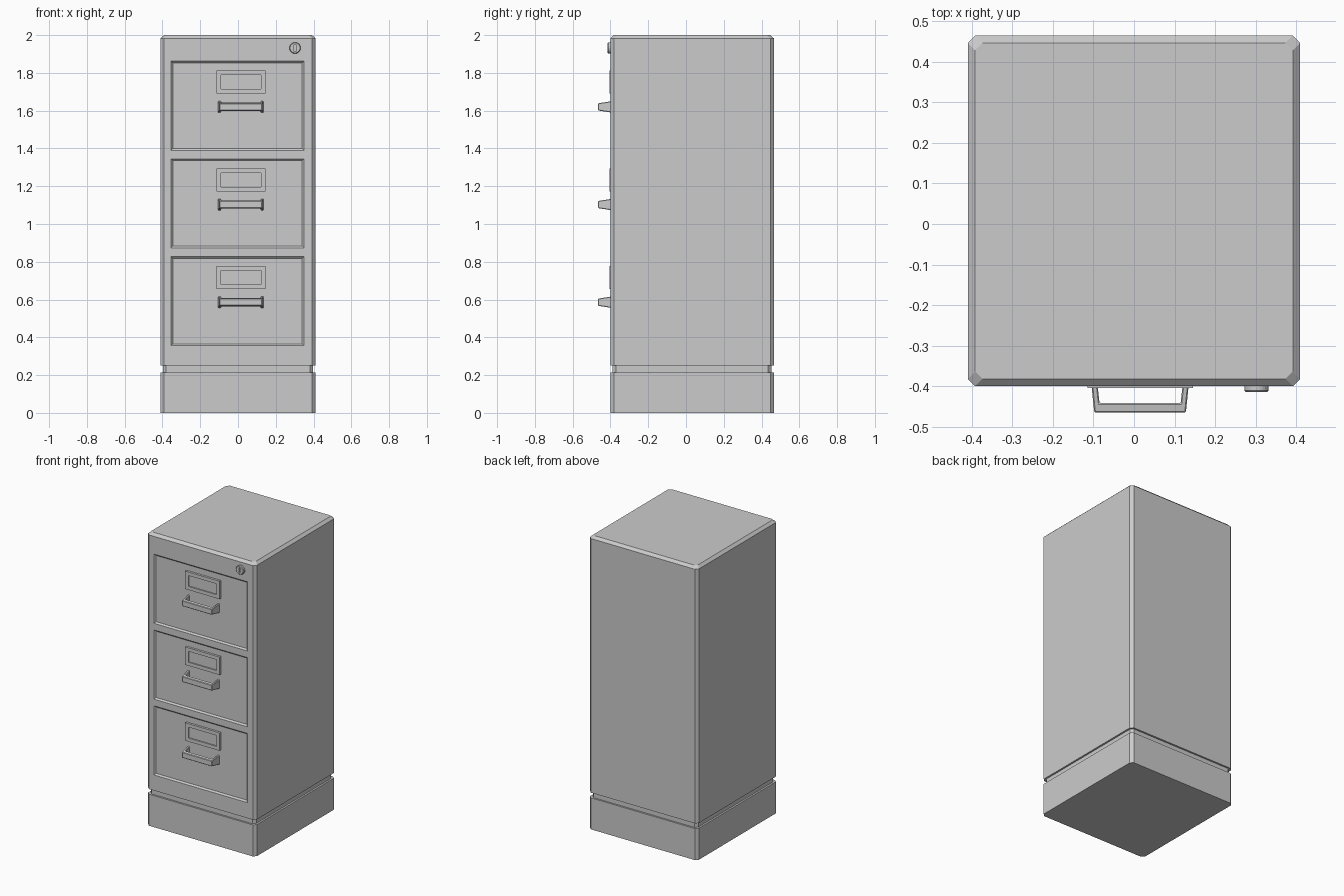
import bpy, bmesh, math
from mathutils import Matrix

if "Cube" in bpy.data.objects:
    bpy.data.objects.remove(bpy.data.objects["Cube"])

CX = 0.015          # handles and label frames sit slightly right of centre
FRONT = -0.40
DEPTH = 0.01        # drawer recess depth


def make_object(name, bm):
    bmesh.ops.recalc_face_normals(bm, faces=bm.faces[:])
    mesh = bpy.data.meshes.new(name)
    bm.to_mesh(mesh)
    bm.free()
    obj = bpy.data.objects.new(name, mesh)
    bpy.context.collection.objects.link(obj)
    return obj


def loft(name, rings):
    """Closed solid through rings with equal point counts."""
    bm = bmesh.new()
    rows = [[bm.verts.new(p) for p in ring] for ring in rings]
    n = len(rows[0])
    for a, b in zip(rows, rows[1:]):
        for i in range(n):
            j = (i + 1) % n
            bm.faces.new((a[i], a[j], b[j], b[i]))
    bm.faces.new(rows[0])
    bm.faces.new(rows[-1])
    return make_object(name, bm)


def rect_ring(x0, x1, z0, z1, y, inset=0.0):
    x0, x1, z0, z1 = x0 + inset, x1 - inset, z0 + inset, z1 - inset
    return [(x0, y, z0), (x1, y, z0), (x1, y, z1), (x0, y, z1)]


def body_ring(z, inset):
    x, f, b, c = 0.41 - inset, FRONT + inset, 0.465 - inset, 0.018
    return [(-x + c, f, z), (x - c, f, z), (x, f + c, z), (x, b - c, z),
            (x - c, b, z), (-x + c, b, z), (-x, b - c, z), (-x, f + c, z)]


def cut(target, cutter):
    mod = target.modifiers.new("cut", 'BOOLEAN')
    mod.object = cutter
    mod.operation = 'DIFFERENCE'
    mod.solver = 'EXACT'
    bpy.context.view_layer.objects.active = target
    bpy.ops.object.modifier_apply(modifier=mod.name)
    bpy.data.objects.remove(cutter)


# Cabinet shell with plinth, groove and chamfered top
levels = [(0, 0), (0.215, 0), (0.215, 0.012), (0.25, 0.012), (0.25, 0),
          (1.983, 0), (2.0, 0.018)]
body = loft("cabinet_body", [body_ring(z, i) for z, i in levels])


def handle(name, z):
    # U-shaped pull, tapering in height towards the front
    back, front = FRONT + DEPTH + 0.002, -0.465
    outline = [(-0.121, back), (-0.113, front), (0.113, front), (0.121, back),
               (0.106, back), (0.100, -0.442), (-0.100, -0.442), (-0.106, back)]

    def half(y):
        return 0.031 - 0.012 * (back - y) / (back - front)

    bm = bmesh.new()
    low = [bm.verts.new((CX + x, y, z - half(y))) for x, y in outline]
    top = [bm.verts.new((CX + x, y, z + half(y))) for x, y in outline]
    bm.faces.new(low)
    bm.faces.new(top)
    for i in range(8):
        j = (i + 1) % 8
        bm.faces.new((low[i], low[j], top[j], top[i]))
    obj = make_object(name, bm)
    bev = obj.modifiers.new("bevel", 'BEVEL')
    bev.width = 0.003
    bev.segments = 1


for k, label in enumerate(("top", "middle", "bottom")):
    dz = -0.517 * k
    # Drawer recess with sloped rim
    box = (-0.355, 0.35, 1.39 + dz, 1.862 + dz)
    cut(body, loft("recess_cutter", [rect_ring(*box, FRONT - 0.01),
                                     rect_ring(*box, FRONT),
                                     rect_ring(*box, FRONT + DEPTH, 0.01)]))
    # Label frame with sunken card window
    plate = (CX - 0.13, CX + 0.13, 1.69 + dz, 1.812 + dz)
    loft(label + "_label_frame", [rect_ring(*plate, FRONT + DEPTH + 0.002),
                                  rect_ring(*plate, -0.405),
                                  rect_ring(*plate, -0.405, 0.024),
                                  rect_ring(*plate, -0.397, 0.024)])
    handle(label + "_handle", 1.62 + dz)


# Lock barrel with a raised rim and key slot
def circle(r, y):
    return [(0.302 + r * math.cos(a), y, 1.932 + r * math.sin(a))
            for a in (2 * math.pi * i / 24 for i in range(24))]


lock = loft("lock", [circle(0.03, FRONT + 0.005), circle(0.03, -0.411),
                     circle(0.026, -0.415)])
slot = (0.297, 0.307, 1.914, 1.95)
cut(lock, loft("slot_cutter", [rect_ring(*slot, -0.43), rect_ring(*slot, -0.406)]))
